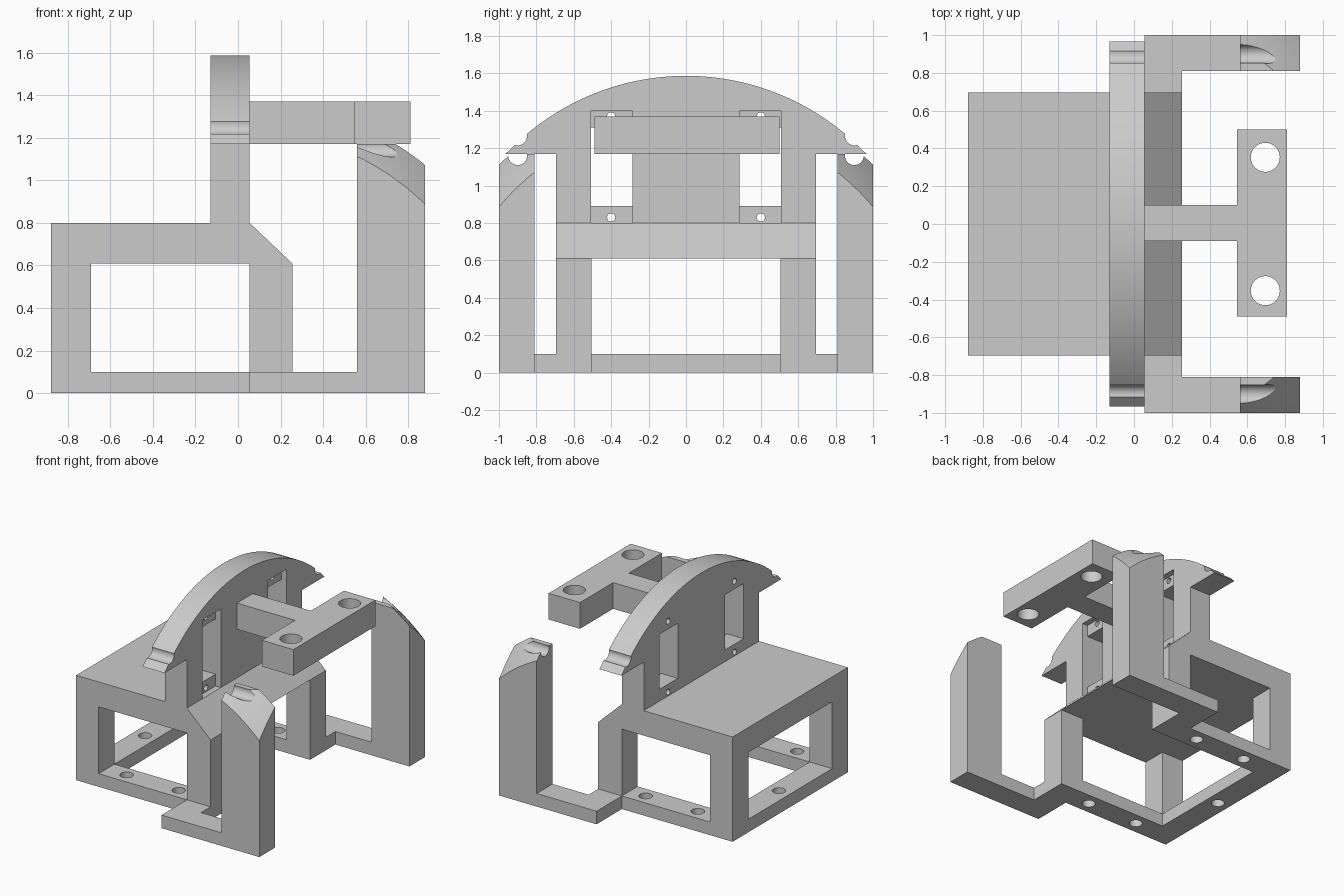
import bpy, bmesh, math
from mathutils import Matrix, Vector

cube = bpy.data.objects.get("Cube")
if cube:
    bpy.data.objects.remove(cube, do_unlink=True)

grey = bpy.data.materials.new("plain_grey")
grey.use_nodes = True
COLOUR = (0.6, 0.6, 0.6, 1)
grey.diffuse_color = COLOUR
grey.node_tree.nodes["Principled BSDF"].inputs["Base Color"].default_value = COLOUR


def add(name, bm):
    bmesh.ops.recalc_face_normals(bm, faces=bm.faces)
    mesh = bpy.data.meshes.new(name)
    bm.to_mesh(mesh)
    bm.free()
    mesh.materials.append(grey)
    ob = bpy.data.objects.new(name, mesh)
    bpy.context.collection.objects.link(ob)
    return ob


def extrude(name, points, axis, lo, hi):
    """Prism from a flat outline, pushed along x or y."""
    bm = bmesh.new()
    place = (lambda a, b: (lo, a, b)) if axis == "X" else (lambda a, b: (a, lo, b))
    face = bm.faces.new([bm.verts.new(place(a, b)) for a, b in points])
    new = bmesh.ops.extrude_face_region(bm, geom=[face])["geom"]
    shift = Vector((hi - lo, 0, 0)) if axis == "X" else Vector((0, hi - lo, 0))
    bmesh.ops.translate(bm, vec=shift, verts=[v for v in new if isinstance(v, bmesh.types.BMVert)])
    return add(name, bm)


def box(name, x, y, z):
    return extrude(name, [(x[0], z[0]), (x[1], z[0]), (x[1], z[1]), (x[0], z[1])], "Y", *y)


def rod(centre, radius, axis, length=1.0):
    bm = bmesh.new()
    turn = Matrix.Rotation(math.pi / 2, 4, "Y") if axis == "X" else Matrix()
    bmesh.ops.create_cone(bm, cap_ends=True, segments=40, radius1=radius, radius2=radius,
                          depth=length, matrix=Matrix.Translation(centre) @ turn)
    return add("cutter", bm)


def combine(ob, others, operation="DIFFERENCE"):
    """Apply booleans in turn and remove the helpers."""
    for other in others:
        mod = ob.modifiers.new("bool", "BOOLEAN")
        mod.operation, mod.object, mod.solver = operation, other, "EXACT"
        bpy.context.view_layer.update()
        result = bpy.data.meshes.new_from_object(ob.evaluated_get(bpy.context.evaluated_depsgraph_get()))
        ob.modifiers.clear()
        ob.data = result
        bpy.data.objects.remove(other, do_unlink=True)
    return ob


# Base: sloped-front block opened from the side, from the front and through the floor
base = extrude("base_frame", [(-.88, 0), (.255, 0), (.255, .61), (.055, .8), (-.88, .8)], "Y", -.695, .695)
combine(base, [
    box("cutter", (-.69, .055), (-2, 2), (.1, .61)),
    box("cutter", (-2, 2), (-.505, .505), (.1, .61)),
    box("cutter", (-.69, 2), (-.505, .505), (-1, .3)),
])
rail_holes = [(x, y, 0) for x in (-.52, -.08) for y in (-.6, .6)] + [(-.785, 0, 0)]
combine(base, [rod(p, .047, "Z", .4) for p in rail_holes])

# Upright wall with an arched top
RADIUS, CENTRE_Z, TIP = 1.32, .267, .967
STEPS = 64
sweep = math.asin(TIP / RADIUS)
arc = [(RADIUS * math.sin(a), CENTRE_Z + RADIUS * math.cos(a))
       for a in (sweep * (1 - 2 * i / STEPS) for i in range(STEPS + 1))]
outline = [(-.965, 1.17), (-.695, 1.17), (-.695, .8), (.695, .8), (.695, 1.17), (.965, 1.17)]
wall = extrude("arched_wall", outline + arc[1:-1], "X", -.13, .055)

# Wall windows with a shallow front recess, screw holes and edge notches
for side in (-1, 1):
    ys = sorted((side * .285, side * .508))
    combine(wall, [
        box("cutter", (-1, 1), ys, (.89, 1.31)),
        box("cutter", (.01, 1), ys, (.8, 1.4)),
        rod((0, side * .4, .83), .022, "X"),
        rod((0, side * .4, 1.37), .022, "X"),
        rod((0, side * .9, 1.265), .05, "X"),
    ])

# T-shaped bracket with two holes
bracket = extrude("bracket_stem", [(-.09, 1.17), (.1, 1.17), (.1, 1.37), (-.09, 1.37)], "X", .055, .6)
bracket.name = "t_bracket"
combine(bracket, [box("bar", (.545, .81), (-.49, .5), (1.17, 1.37))], "UNION")
combine(bracket, [rod((.695, s * .353, 1.27), .077, "Z") for s in (-1, 1)])

# Side arms: foot, post, domed top and groove
parts = [base, wall, bracket]
for side, label in ((-1, "right"), (1, "left")):
    ys = sorted((side * .81, side * 1.0))
    arm = extrude(label + "_arm", [(.055, 0), (.88, 0), (.88, 1.17), (.56, 1.17), (.56, .1), (.055, .1)], "Y", *ys)
    bm = bmesh.new()
    bmesh.ops.create_uvsphere(bm, u_segments=128, v_segments=64, radius=1.546,
                              matrix=Matrix.Translation((.05, 0, .05)))
    combine(arm, [add("dome", bm)], "INTERSECT")
    combine(arm, [rod((.7, side * .9, 1.16), .05, "X")])
    foot = box(label + "_foot", (.055, .255), sorted((side * .695, side * .81)), (0, .1))
    parts += [arm, foot]

# Smooth curved faces, keep hard edges
bpy.ops.object.select_all(action="DESELECT")
for ob in parts:
    ob.select_set(True)
bpy.context.view_layer.objects.active = base
bpy.ops.object.shade_smooth_by_angle(angle=math.radians(25))
